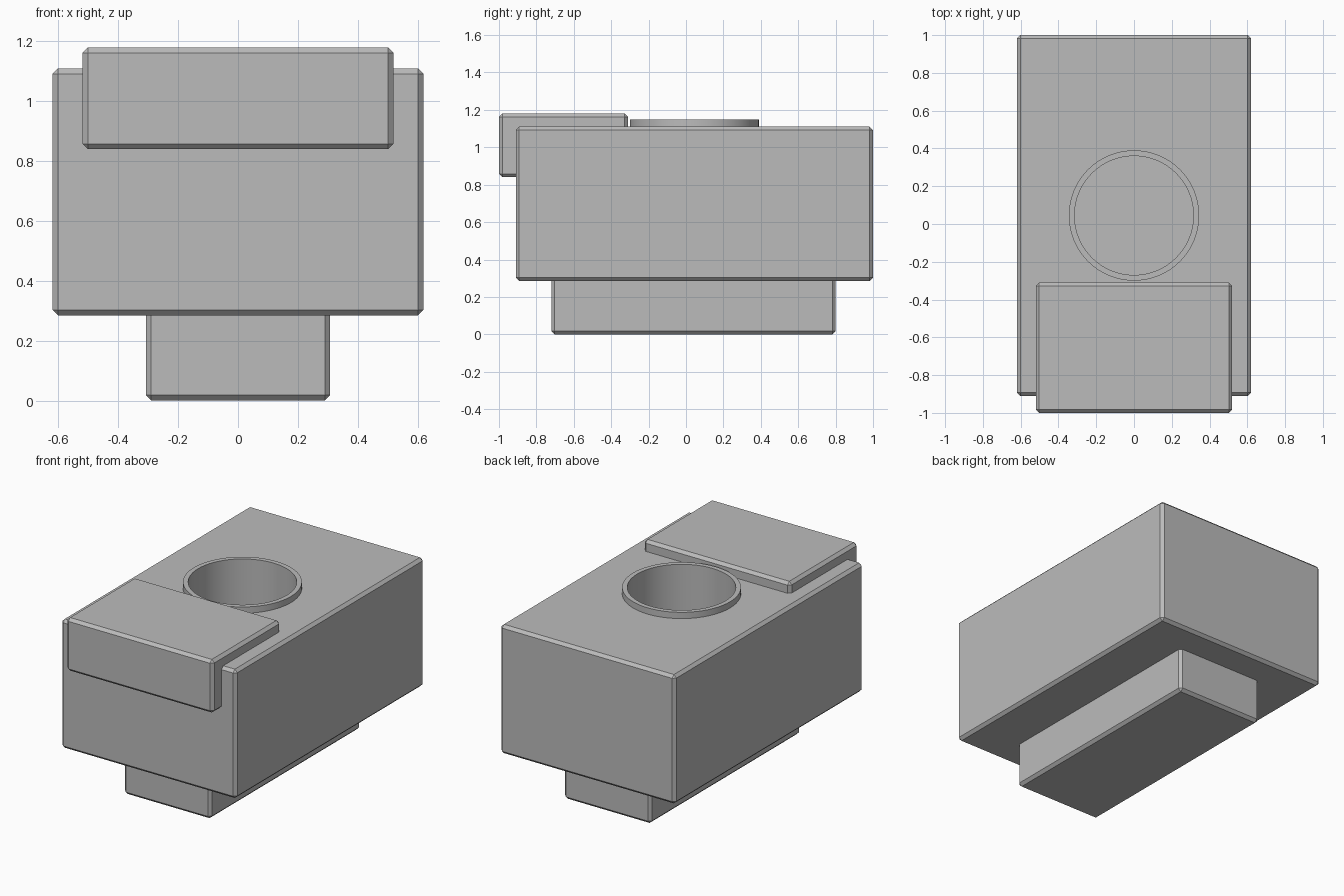
import bpy
import bmesh
import math
from mathutils import Matrix, Vector

cube = bpy.data.objects.get("Cube")
if cube:
    bpy.data.objects.remove(cube, do_unlink=True)

# One plain grey for every part
grey = bpy.data.materials.new("plain grey")
grey.use_nodes = True
grey.diffuse_color = (0.5, 0.5, 0.5, 1)
grey.node_tree.nodes["Principled BSDF"].inputs["Base Color"].default_value = grey.diffuse_color

HOLE = Vector((0, 0.045, 0))
RIM_TOP, HOLE_FLOOR = 1.15, 0.45
OUTER, INNER = 0.345, 0.315
SIDES = 64


def add_object(name, bm):
    mesh = bpy.data.meshes.new(name)
    bm.to_mesh(mesh)
    bm.free()
    mesh.materials.append(grey)
    obj = bpy.data.objects.new(name, mesh)
    bpy.context.collection.objects.link(obj)
    return obj


def chamfered_box(name, low, high, chamfer=0.018):
    low, high = Vector(low), Vector(high)
    bm = bmesh.new()
    bmesh.ops.create_cube(bm, size=1, matrix=Matrix.Translation((low + high) / 2)
                          @ Matrix.Diagonal((*(high - low), 1)))
    bmesh.ops.bevel(bm, geom=bm.edges[:], offset=chamfer, segments=1,
                    affect='EDGES', profile=0.5)
    return add_object(name, bm)


def lathe(name, profile):
    # Spin a closed radius/height profile around the hole axis
    bm = bmesh.new()
    verts = [bm.verts.new(HOLE + Vector((r, 0, z))) for r, z in profile]
    edges = [bm.edges.new((v, verts[(i + 1) % len(verts)])) for i, v in enumerate(verts)]
    bmesh.ops.spin(bm, geom=verts + edges, cent=HOLE, axis=(0, 0, 1),
                   angle=math.tau, steps=SIDES, use_merge=True)
    bmesh.ops.remove_doubles(bm, verts=bm.verts[:], dist=0.0001)
    bmesh.ops.recalc_face_normals(bm, faces=bm.faces[:])
    return add_object(name, bm)


# Solid parts
body = chamfered_box("body", (-0.62, -0.91, 0.285), (0.62, 1, 1.11))
chamfered_box("front_cap", (-0.52, -1, 0.84), (0.52, -0.31, 1.18))
chamfered_box("foot", (-0.308, -0.72, 0), (0.308, 0.8, 0.31))

# Round well cut into the body
bm = bmesh.new()
bmesh.ops.create_cone(bm, cap_ends=True, segments=SIDES, radius1=INNER, radius2=INNER,
                      depth=1, matrix=Matrix.Translation(HOLE + Vector((0, 0, HOLE_FLOOR + 0.5))))
cutter = add_object("well_cutter", bm)
cutter.hide_render = True
cutter.hide_set(True)
cut = body.modifiers.new("Well", 'BOOLEAN')
cut.operation = 'DIFFERENCE'
cut.solver = 'EXACT'
cut.object = cutter

# Raised rim around the well
rim = lathe("well_rim", [(INNER, 1.1), (OUTER, 1.1), (OUTER, RIM_TOP), (INNER, RIM_TOP)])

# Smooth the round surfaces, keep the hard edges
bpy.context.view_layer.update()
bpy.ops.object.select_all(action='DESELECT')
bpy.context.view_layer.objects.active = body
body.select_set(True)
bpy.ops.object.modifier_apply(modifier="Well")
bpy.data.objects.remove(cutter, do_unlink=True)
rim.select_set(True)
bpy.ops.object.shade_smooth_by_angle(angle=math.radians(30))
